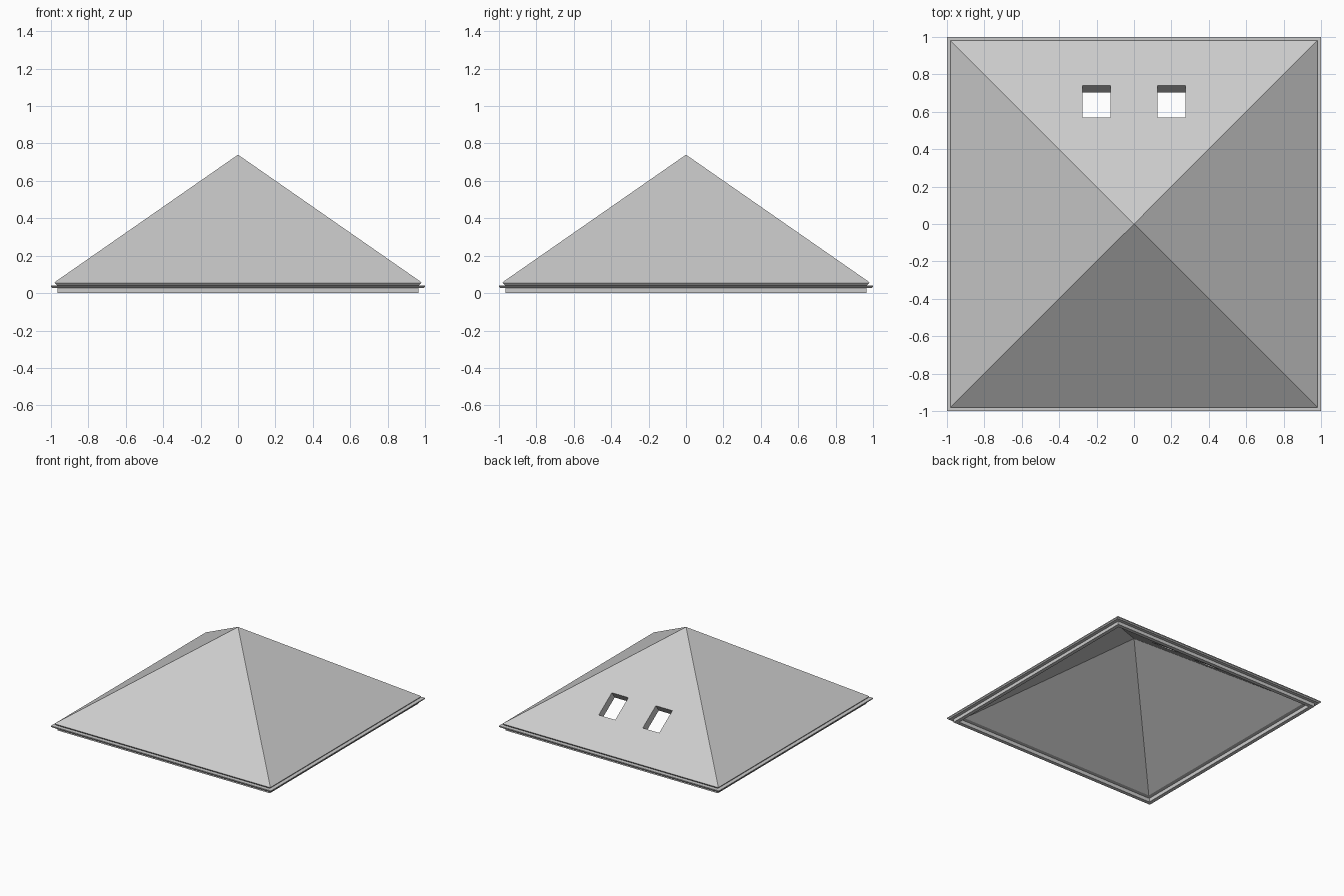
import bpy, bmesh, math
from mathutils import Matrix

if "Cube" in bpy.data.objects:
    bpy.data.objects.remove(bpy.data.objects["Cube"])

HALF, EAVE_Z, PEAK_Z = 0.978, 0.06, 0.74
PITCH = math.atan2(PEAK_Z - EAVE_Z, HALF)


def finish(name, bm):
    bmesh.ops.recalc_face_normals(bm, faces=bm.faces)
    mesh = bpy.data.meshes.new(name)
    bm.to_mesh(mesh)
    bm.free()
    ob = bpy.data.objects.new(name, mesh)
    bpy.context.collection.objects.link(ob)
    return ob


def square_sweep(name, profile):
    """Sweep a closed (half width, z) profile around a square plan."""
    bm = bmesh.new()
    corners = [(1, 1), (-1, 1), (-1, -1), (1, -1)]
    # profile points on the axis become a single shared apex vertex
    rings = [[bm.verts.new((0, 0, z))] * 4 if r == 0 else
             [bm.verts.new((r * sx, r * sy, z)) for sx, sy in corners]
             for r, z in profile]
    for a, b in zip(rings, rings[1:] + rings[:1]):
        for i in range(4):
            j = (i + 1) % 4
            quad = list(dict.fromkeys((a[i], a[j], b[j], b[i])))
            if len(quad) > 2:
                bm.faces.new(quad)
    return finish(name, bm)


# hollow pyramid roof with undercut eave
roof = square_sweep("roof", [(0, PEAK_Z), (HALF, EAVE_Z), (0.98, 0.055),
                             (0.965, 0.038), (0.955, 0.032), (0.905, 0.032),
                             (0, 0.66)])

# projecting eave trim with chamfered underside
square_sweep("eave_trim", [(0.945, 0.042), (1, 0.042), (1, 0.035),
                           (0.992, 0.027), (0.945, 0.027)])

# base frame under the roof
square_sweep("base_frame", [(0.965, 0), (0.965, 0.03), (0.935, 0.03), (0.935, 0)])

# two skylight openings cut square to the back slope
bm = bmesh.new()
y = 0.655
for x in (-0.2, 0.2):
    place = (Matrix.Translation((x, y, PEAK_Z - y * math.tan(PITCH)))
             @ Matrix.Rotation(-PITCH, 4, 'X')
             @ Matrix.Diagonal((0.15, 0.207, 0.25, 1)))
    bmesh.ops.create_cube(bm, size=1, matrix=place)
cutter = finish("skylight_cutter", bm)
cutter.hide_render = True
cutter.display_type = 'WIRE'
cut = roof.modifiers.new("skylights", 'BOOLEAN')
cut.operation = 'DIFFERENCE'
cut.solver = 'EXACT'
cut.object = cutter
